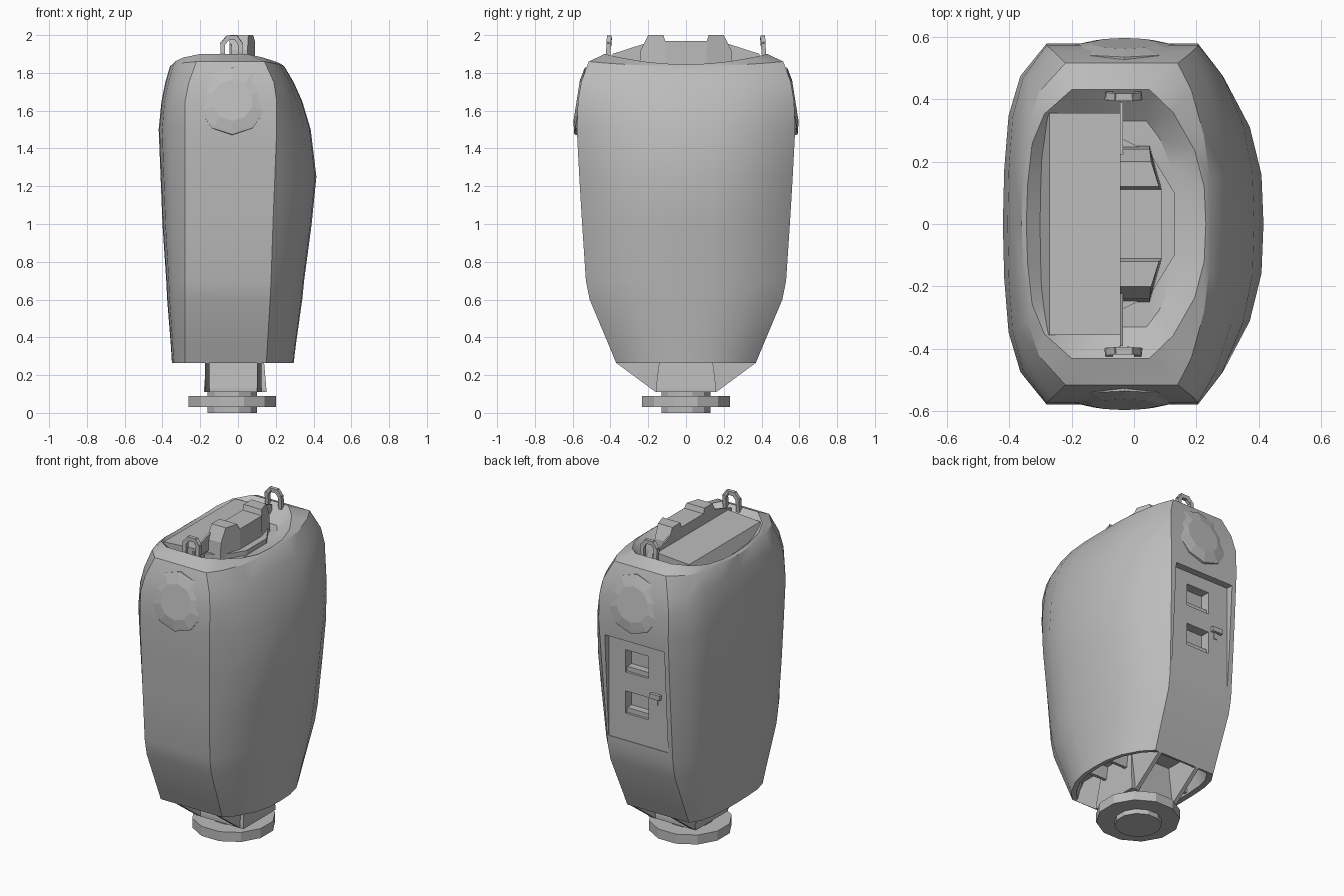
import bpy, bmesh, math
from mathutils import Matrix, Vector

if "Cube" in bpy.data.objects:
    bpy.data.objects.remove(bpy.data.objects["Cube"])

grey = bpy.data.materials.new("plain grey")
grey.use_nodes = True
grey.diffuse_color = (0.5, 0.5, 0.5, 1)
grey.node_tree.nodes["Principled BSDF"].inputs["Base Color"].default_value = (0.5, 0.5, 0.5, 1)


def finish(name, bm):
    bmesh.ops.recalc_face_normals(bm, faces=bm.faces)
    mesh = bpy.data.meshes.new(name)
    bm.to_mesh(mesh)
    bm.free()
    mesh.materials.append(grey)
    obj = bpy.data.objects.new(name, mesh)
    bpy.context.collection.objects.link(obj)
    return obj


def activate(obj):
    bpy.ops.object.select_all(action='DESELECT')
    obj.select_set(True)
    bpy.context.view_layer.objects.active = obj


def loft(name, rings):
    """Skin a stack of equal rings and cap both ends."""
    bm = bmesh.new()
    loops = [[bm.verts.new(p) for p in ring] for ring in rings]
    n = len(loops[0])
    for a, b in zip(loops, loops[1:]):
        for i in range(n):
            j = (i + 1) % n
            bm.faces.new((a[i], a[j], b[j], b[i]))
    bm.faces.new(loops[0])
    bm.faces.new(loops[-1])
    return finish(name, bm)


def box(name, x, y, z):
    return loft(name, [[(x[0], y[0], h), (x[1], y[0], h), (x[1], y[1], h), (x[0], y[1], h)] for h in z])


def disc_ring(r, z, sides, cx=-0.03):
    return [(cx + r * math.cos(math.tau * (i + .5) / sides), r * math.sin(math.tau * (i + .5) / sides), z)
            for i in range(sides)]


def cut(target, cutter):
    mod = target.modifiers.new("cut", 'BOOLEAN')
    mod.operation = 'DIFFERENCE'
    mod.solver = 'EXACT'
    mod.object = cutter
    activate(target)
    bpy.ops.object.modifier_apply(modifier=mod.name)
    bpy.data.objects.remove(cutter)


# Body shell: rounded section, flat at both ends, with open base and dished top
RIGHT = [(0, 1), (.42, .83), (.8, .55), (.97, .28), (1, 0)]
LEFT = [(0, 1), (.6, .82), (.87, .6), (.97, .3), (1, 0)]


def section(z, xl, xr, fl, fr, depth, drop=0):
    half = [(fr + (xr - fr) * t, s) for t, s in RIGHT]
    other = [(fl + (xl - fl) * t, s) for t, s in LEFT]
    pts = half[::-1] + other
    pts += [(x, -s) for x, s in other[-2::-1]] + [(x, -s) for x, s in half[:-1]]
    return [(x, s * depth, z - drop * (1 - s * s)) for x, s in pts]


LEVELS = [
    (.36, -.3, .24, -.24, .12, .32),
    (.27, -.32, .265, -.25, .13, .35),
    (.265, -.35, .295, -.28, .15, .37),
    (.35, -.355, .305, -.28, .155, .405),
    (.6, -.375, .34, -.28, .17, .51),
    (.7, -.38, .35, -.28, .175, .53),
    (1.0, -.4, .39, -.28, .185, .55),
    (1.25, -.41, .415, -.28, .195, .565),
    (1.5, -.42, .385, -.28, .205, .578),
    (1.65, -.405, .34, -.28, .205, .572),
    (1.75, -.385, .295, -.26, .19, .555),
    (1.86, -.36, .245, -.22, .14, .515, .025),
    (1.9, -.345, .23, -.2, .05, .43, .055),
    (1.81, -.3, .14, -.18, .04, .33),
]
body = loft("body_shell", [section(*v) for v in LEVELS])

# Recessed service panel on the back with two square pockets
cut(body, box("panel_cutter", (-.25, .165), (.53, .7), (.76, 1.41)))
for z in (1.0, 1.26):
    cut(body, box("pocket_cutter", (-.11, .05), (.47, .7), (z - .07, z + .07)))
activate(body)
bpy.ops.object.shade_smooth_by_angle(angle=math.radians(28))
for i, z in enumerate((1.0, 1.26)):
    box("pocket_ledge_%d" % i, (-.11, .05), (.47, .515), (z - .07, z - .04))
box("panel_latch", (-.2, -.13), (.51, .55), (1.08, 1.11))
box("panel_latch_foot", (-.175, -.15), (.51, .535), (1.04, 1.08))

# Round end covers, tilted to follow the shell
for name, side in (("front_cover", -1), ("back_cover", 1)):
    cover = loft(name, [disc_ring(r, z, 10, 0) for r, z in
                        ((.18, -.04), (.18, .008), (.165, .012), (.11, .024))])
    tilt = Matrix.Rotation(math.radians(-81 * side), 4, 'X')
    cover.data.transform(Matrix.Translation((-.03, .555 * side, 1.65)) @ tilt)

# Top lid slab with a steep outer bevel, beside the dish
slab_profile = [(-.305, 1.8), (-.27, 1.885), (-.04, 1.9), (-.04, 1.78)]
loft("top_slab", [[(x, y, z) for x, z in slab_profile] for y in (-.355, .355)])

# Thin sloping divider behind the grip
divider = [(-.39, 1.85), (-.39, 1.9), (-.22, 1.955), (.22, 1.955), (.39, 1.9), (.39, 1.85)]
loft("grip_divider", [[(x, y, z) for y, z in divider] for x in (-.045, -.035)])

# Raised grip with a lowered middle and chamfered ends
grip = [(.25, 1.81, .05), (.24, 1.92, .05), (.2, 2.0, .055), (.12, 2.0, .08), (.11, 1.968, .09), (.11, 1.81, .09)]
grip_parts = {"grip_middle": [(y, z, x) for y, z, x in grip[4:]] + [(-y, z, x) for y, z, x in grip[:3:-1]],
              "grip_back": grip, "grip_front": [(-y, z, x) for y, z, x in grip]}
for name, part in grip_parts.items():
    loft(name, [[(-.045, y, z) for y, z, x in part], [(x, y, z) for y, z, x in part]])
base = [(-.05, .28), (.05, .23), (.13, .1), (.13, -.1), (.05, -.23), (-.05, -.28)]
loft("grip_base", [[(x, y, z) for x, y in base] for z in (1.8, 1.84)])


# Lifting loops at both ends of the top
def bar(bm, a, b, w):
    a, b = Vector(a), Vector(b)
    turn = (b - a).to_track_quat('Z', 'Y').to_matrix().to_4x4()
    place = Matrix.Translation((a + b) / 2) @ turn
    size = Matrix.Diagonal((w, w, (b - a).length + w * .6, 1))
    bmesh.ops.create_cube(bm, size=1, matrix=place @ size)


for name, side in (("front_loop", -1), ("back_loop", 1)):
    bm = bmesh.new()
    path = [(-.08, 1.87), (-.08, 1.955), (-.055, 1.985), (-.01, 1.985), (.012, 1.955), (.012, 1.87)]
    path = [(x, side * (.415 - (z - 1.87) * .08), z) for x, z in path]
    for a, b in zip(path, path[1:]):
        bar(bm, a, b, .024)
    finish(name, bm)

# Neck below the shell: tapered core, gussets and cross ribs
loft("neck_core", [[(-.015 + sx * w, sy * d, z) for sx, sy in ((-1, -1), (1, -1), (1, 1), (-1, 1))]
                   for w, d, z in ((.165, .16, .11), (.165, .16, .13), (.145, .13, .36))])
for name, x in (("left_gusset", .1), ("right_gusset", -.175)):
    fin = [(-.16, .11), (.16, .11), (.37, .265), (.3, .36), (-.3, .36), (-.37, .265)]
    loft(name, [[(x + t, y, z) for y, z in fin] for t in (0, .025)])
for name, y in (("front_rib", -.1), ("back_rib", .08)):
    box(name, (-.31, .25), (y, y + .02), (.275, .37))

# Round mounting foot
loft("foot_spindle", [disc_ring(.135, z, 12) for z in (0, .12)])
loft("foot_flange", [disc_ring(.24, z, 12) for z in (.03, .09)])
